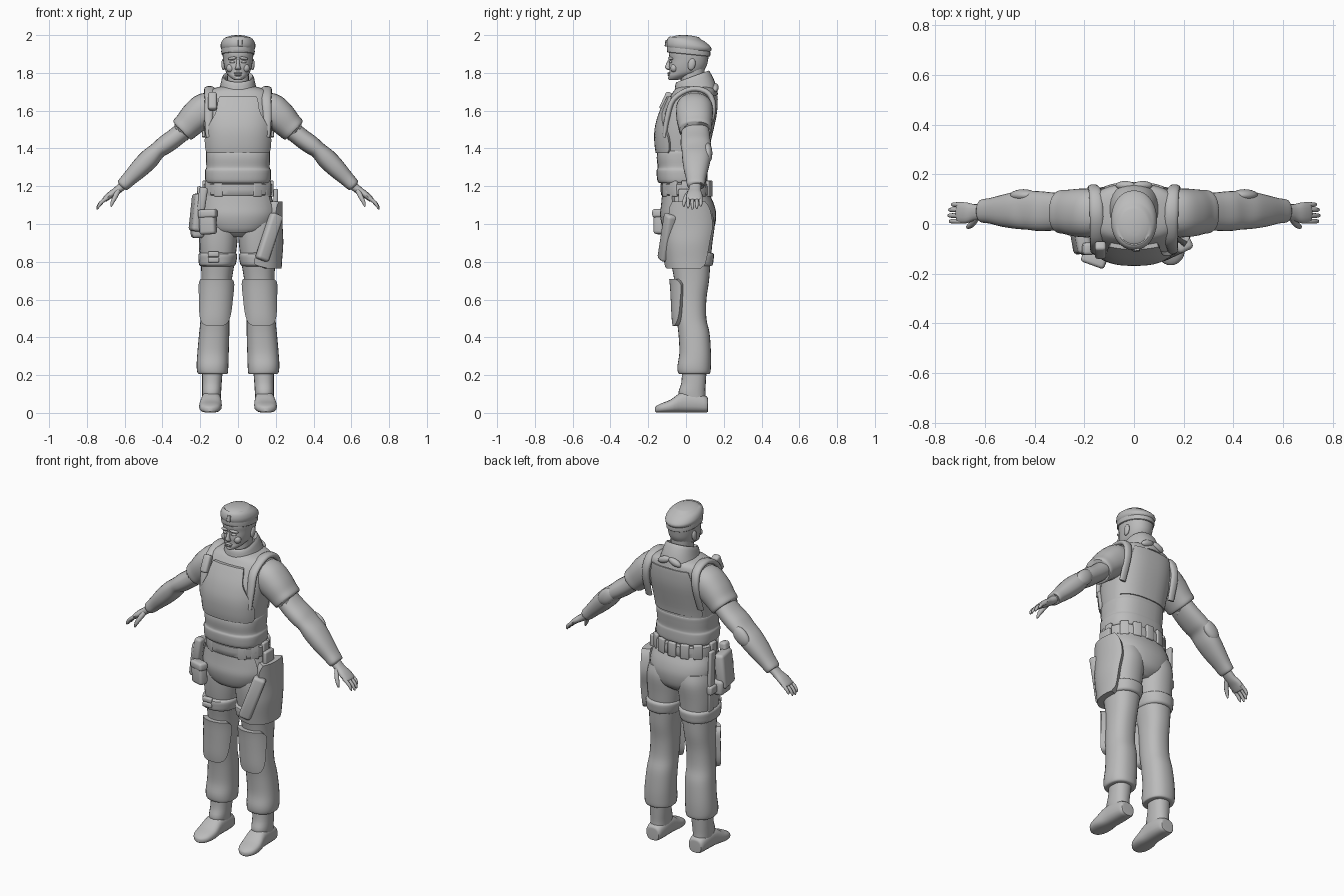
import bpy, bmesh, math
from mathutils import Vector, Matrix

grey = bpy.data.materials.new("plain_grey")
grey.diffuse_color = (0.5, 0.5, 0.5, 1)


def finish(name, bm, angle=40):
    bmesh.ops.recalc_face_normals(bm, faces=bm.faces)
    me = bpy.data.meshes.new(name)
    bm.to_mesh(me)
    bm.free()
    me.shade_smooth()
    me.set_sharp_from_angle(angle=math.radians(angle))
    me.materials.append(grey)
    ob = bpy.data.objects.new(name, me)
    bpy.context.collection.objects.link(ob)
    return ob


def spline(secs, sub):
    """Smooth in-between sections."""
    out = []
    for i in range(len(secs) - 1):
        a, b, c, d = (secs[max(0, min(len(secs) - 1, i + k))] for k in (-1, 0, 1, 2))
        for j in range(sub):
            t = j / sub
            out.append([q + .5 * t * (r - p + t * (2 * p - 5 * q + 4 * r - s + t * (3 * (q - r) + s - p)))
                        for p, q, r, s in zip(a, b, c, d)])
    return out + [list(secs[-1])]


def oval(a, p):
    c, s = math.cos(a), math.sin(a)
    return math.copysign(abs(c) ** (2 / p), c), math.copysign(abs(s) ** (2 / p), s)


def loft(name, secs, axis='z', n=28, p=2.3, sub=4, ref=(0, 1, 0)):
    """Skin ovals (x, y, z, ru, rv[, tilt]) along an axis or a free path."""
    secs = spline(secs, sub)
    bm, rings = bmesh.new(), []
    for i, s in enumerate(secs):
        c = Vector(s[:3])
        u, v = Vector((1, 0, 0)), Vector((0, 1, 0)) if axis == 'z' else Vector((0, 0, 1))
        if axis == 'path':
            t = (Vector(secs[min(i + 1, len(secs) - 1)][:3]) - Vector(secs[max(i - 1, 0)][:3])).normalized()
            u = Vector(ref)
            u = (u - t * u.dot(t)).normalized()
            v = t.cross(u)
        ring = []
        for k in range(n):
            a, b = oval(2 * math.pi * k / n, p)
            co = c + u * a * s[3] + v * b * s[4]
            if len(s) > 5:
                co.z += s[5] * (co.y - c.y)
            ring.append(bm.verts.new(co))
        rings.append(ring)
    for r, q in zip(rings, rings[1:]):
        for k in range(n):
            bm.faces.new((r[k], r[(k + 1) % n], q[(k + 1) % n], q[k]))
    bm.faces.new(rings[0])
    bm.faces.new(rings[-1])
    return finish(name, bm)


def patch(name, rows, body, off, p=2.3, cols=14):
    """Raised plate over a lofted body; rows are (z, start angle, end angle)."""
    body = sorted(spline(body, 4), key=lambda s: s[2])
    rows = spline(rows, 4)
    rows = [rows[0]] + rows + [rows[-1]]
    bm, grid = bmesh.new(), []
    for i, (z, a0, a1) in enumerate(rows):
        lo = max([s for s in body if s[2] <= z], key=lambda s: s[2], default=body[0])
        hi = min([s for s in body if s[2] > z], key=lambda s: s[2], default=body[-1])
        f = (z - lo[2]) / max(hi[2] - lo[2], 1e-6)
        x, y, _, rx, ry = [m + (h - m) * f for m, h in zip(lo[:5], hi[:5])]
        line = []
        for j in range(cols + 3):
            t = max(0, min(1, (j - 1) / cols))
            a = math.radians(a0 + (a1 - a0) * t)
            c, s = oval(a, p)
            nrm = Vector((math.cos(a) / rx, math.sin(a) / ry, 0)).normalized()
            edge = i in (0, len(rows) - 1) or j in (0, cols + 2)
            line.append(bm.verts.new(Vector((x + rx * c, y + ry * s, z)) + nrm * (-.012 if edge else off)))
        grid.append(line)
    for r, q in zip(grid, grid[1:]):
        for k in range(cols + 2):
            bm.faces.new((r[k], r[k + 1], q[k + 1], q[k]))
    return finish(name, bm)


def box(name, loc, size, rot=(0, 0, 0), bevel=.3):
    bm = bmesh.new()
    bmesh.ops.create_cube(bm, size=1)
    bmesh.ops.scale(bm, vec=size, verts=bm.verts)
    bmesh.ops.bevel(bm, geom=bm.edges[:], offset=min(size) * bevel, segments=3, profile=.5, affect='EDGES')
    ob = finish(name, bm)
    ob.location, ob.rotation_euler = loc, [math.radians(r) for r in rot]
    return ob


def ball(name, loc, size, rot=(0, 0, 0)):
    bm = bmesh.new()
    bmesh.ops.create_uvsphere(bm, u_segments=16, v_segments=10, radius=1)
    bmesh.ops.scale(bm, vec=size, verts=bm.verts)
    ob = finish(name, bm, 180)
    ob.location, ob.rotation_euler = loc, [math.radians(r) for r in rot]
    return ob


def fb(z, front, back, rx, x=0, *tilt):
    """Section from its front and back y."""
    return (x, (front + back) / 2, z, rx, (back - front) / 2, *tilt)


def flip(secs, s):
    return [(q[0] * s, *q[1:]) for q in secs]


# torso, waist wrap, chest plate
torso = [fb(1.36, -.14, .115, .165), fb(1.42, -.15, .122, .172), fb(1.5, -.15, .14, .18),
         fb(1.58, -.13, .157, .185), fb(1.65, -.098, .162, .185), fb(1.69, -.075, .16, .175),
         fb(1.715, -.055, .15, .14), fb(1.735, -.02, .12, .06)]
loft("vest", torso, p=2.6)
waist = [fb(1.215, -.13, .1, .155), fb(1.225, -.15, .112, .172), fb(1.28, -.156, .113, .175), fb(1.3, -.15, .11, .168),
         fb(1.35, -.155, .116, .17), fb(1.385, -.148, .118, .168), fb(1.4, -.12, .1, .15)]
loft("waist_wrap", waist, p=2.6)
patch("chest_plate", [(1.375, -150, -30), (1.4, -156, -24), (1.46, -153, -27), (1.52, -138, -42),
                      (1.59, -121, -59), (1.65, -117, -63), (1.675, -115, -65)], torso, .017, 2.6)
patch("back_plate", [(1.4, 30, 150), (1.5, 35, 145), (1.62, 50, 130), (1.68, 55, 125)], torso, .006, 2.6)
loft("collar", [(0, .045, 1.66, .115, .125, .2), (0, .045, 1.72, .098, .108, .3),
                (0, .035, 1.775, .083, .09, .36), (0, .035, 1.778, .07, .077, .36),
                (0, .035, 1.75, .062, .068, .36)], sub=3)
for x in (-.035, .035):
    ball("collar_flap", (x, .155, 1.722), (.042, .018, .02), (0, 40 * x / .035 * .5, 0))
box("shoulder_radio", (-.135, -.105, 1.65), (.045, .04, .1), (-25, 0, 0))

# hips, belt, groin guard
hips = [fb(.93, -.06, .1, .06), fb(.97, -.1, .145, .15), fb(1.04, -.12, .16, .19), fb(1.1, -.115, .15, .19),
        fb(1.16, -.11, .125, .175), fb(1.22, -.11, .11, .165)]
loft("hips", hips)
loft("belt", [fb(1.15, -.12, .12, .165), fb(1.155, -.132, .13, .18), fb(1.21, -.135, .128, .182),
              fb(1.215, -.12, .11, .165)], sub=2)
patch("groin_guard", [(.955, -105, -75), (.97, -125, -55), (1.02, -141, -39), (1.08, -148, -32),
                      (1.15, -146, -34)], hips, .017)
for a in (-150, -125, -55, -30, 0, 40, 65, 90, 115, 140, 180):
    c, s = math.cos(math.radians(a)), math.sin(math.radians(a))
    box("belt_pouch", (.178 * c, .13 * s, 1.187), (.022, .05, .085), (0, 0, math.degrees(math.atan2(s / .13, c / .18))))

for s in (-1, 1):
    # vest shoulder strap
    loft("vest_strap", flip([(.15, -.115, 1.46, .02, .01), (.155, -.1, 1.56, .022, .014), (.15, -.065, 1.66, .026, .014),
                             (.15, .03, 1.714, .028, .015), (.155, .12, 1.69, .026, .015), (.165, .145, 1.6, .022, .014),
                             (.17, .105, 1.46, .02, .01)], s), 'path', 16, ref=(1, 0, 0))
    # leg, cuff, thigh strap
    leg = flip([fb(.205, -.03, .115, .07, .13), fb(.212, -.042, .128, .08, .134), fb(.25, -.045, .132, .084, .135),
                fb(.32, -.035, .132, .083, .132), fb(.42, -.04, .125, .08, .126), fb(.5, -.05, .108, .076, .122),
                fb(.6, -.055, .108, .076, .117), fb(.7, -.062, .122, .08, .113), fb(.8, -.08, .13, .09, .107),
                fb(.9, -.095, .14, .1, .104), fb(1.0, -.1, .152, .1, .1), fb(1.06, -.08, .14, .085, .1)], s)
    loft("leg", leg)
    loft("thigh_band", flip([fb(.775, -.07, .12, .08, .108), fb(.782, -.098, .14, .095, .11),
                             fb(.81, -.104, .146, .101, .108), fb(.84, -.104, .147, .102, .107),
                             fb(.85, -.08, .13, .085, .106)], s), sub=3)
    patch("knee_pad", [(.46, -108, -72), (.475, -128, -52), (.52, -143, -37), (.6, -150, -30), (.68, -152, -28),
                       (.71, -140, -45)], leg, .026)
    # boot
    loft("boot_shaft", flip([fb(.04, -.01, .105, .045, .14), fb(.1, -.04, .102, .05, .14), fb(.16, -.025, .105, .052, .138),
                             fb(.24, -.02, .11, .055, .135)], s), n=20)
    loft("boot_foot", flip([(.14, .116, .04, .03, .03), (.14, .108, .045, .045, .043), (.14, .05, .055, .052, .054),
                            (.142, -.02, .056, .054, .055), (.146, -.08, .036, .06, .035), (.148, -.13, .026, .052, .025),
                            (.148, -.155, .02, .032, .018), (.148, -.165, .018, .012, .01)], s), 'y', 20, 2.6, 3)
    # sleeve, arm, elbow pad
    loft("sleeve", flip([(.12, .045, 1.61, .08, .075), (.17, .045, 1.605, .097, .09), (.22, .045, 1.57, .097, .085),
                         (.265, .048, 1.525, .09, .075), (.295, .05, 1.497, .085, .069), (.297, .05, 1.495, .06, .05)], s),
         'path')
    loft("arm", flip([(.26, .05, 1.52, .07, .05), (.33, .05, 1.46, .077, .05), (.385, .052, 1.42, .08, .05),
                      (.425, .055, 1.39, .078, .045), (.47, .055, 1.345, .075, .053), (.52, .053, 1.295, .066, .05),
                      (.575, .053, 1.24, .052, .04), (.61, .052, 1.205, .046, .034), (.615, .052, 1.2, .03, .02)], s), 'path')
    ball("elbow_pad", (.445 * s, .115, 1.375), (.065, .025, .042), (0, 45 * s, 0))
    # hand
    loft("palm", flip([(.595, .05, 1.215, .032, .024), (.64, .047, 1.178, .033, .021), (.675, .045, 1.155, .042, .018),
                       (.705, .045, 1.13, .041, .014), (.71, .045, 1.125, .03, .008)], s), 'path', 16)
    for y, l in ((.011, .9), (.034, 1), (.057, .95), (.078, .75)):
        loft("finger", flip([(.69, y, 1.14, .01, .011), (.69 + .035 * l, y, 1.14 - .026 * l, .0095, .01),
                             (.69 + .052 * l, y, 1.14 - .05 * l, .008, .008),
                             (.69 + .056 * l, y, 1.14 - .064 * l, .003, .003)], s), 'path', 10, 2, 3)
    loft("thumb", flip([(.635, .025, 1.175, .014, .014), (.65, .002, 1.145, .013, .013), (.665, -.01, 1.115, .01, .01),
                        (.672, -.012, 1.092, .004, .004)], s), 'path', 10, 2, 3)
    # ear, brow, eye, cheek
    ball("ear", (.077 * s, .03, 1.845), (.011, .02, .032), (-12, 0, 0))
    ball("brow", (.03 * s, -.081, 1.877), (.026, .012, .008), (0, 8 * s, -18 * -s))
    ball("eye", (.03 * s, -.082, 1.858), (.015, .007, .007), (0, 0, 18 * s))
    ball("cheek", (.04 * s, -.063, 1.825), (.022, .02, .022))
    # outer thigh armour or carrier panel
    if s > 0:
        patch("thigh_panel", [(.765, -70, 20), (.79, -98, 32), (.85, -88, 38), (.92, -62, 42), (1.0, -48, 45),
                              (1.08, -44, 40), (1.12, -35, 30)], leg[:-1] + [fb(1.12, -.1, .14, .1, .1)], .036)
        box("panel_holster", (.165, -.1, .93), (.07, .055, .26), (0, 20, 25))
        box("panel_hanger", (.2, .0, 1.14), (.025, .08, .09))

# side pouches and straps
box("utility_pouch", (-.16, -.135, 1.01), (.09, .055, .13), (0, -3, -20))
box("utility_pouch_flap", (-.16, -.14, 1.055), (.1, .055, .045), (0, -3, -20))
box("side_pouch", (-.215, -.055, 1.06), (.06, .13, .2), (0, 6, 10))
box("side_pouch_lower", (-.215, -.03, .97), (.065, .11, .09), (0, 0, 5))
box("baton_pouch", (-.19, -.1, 1.13), (.045, .05, .13), (0, 8, 0))
box("hanging_strap", (-.2, .05, 1.02), (.022, .045, .36), (0, -2, 0))
box("strap_buckle", (-.205, .05, .97), (.035, .06, .05))
for z in (.81, .84):
    box("thigh_clip", (-.13, -.1, z), (.06, .025, .028))

# neck, head, facial features
loft("neck", [(0, .045, 1.68, .062, .066), (0, .035, 1.76, .058, .063), (0, .035, 1.83, .06, .065)], n=20)
loft("head", [fb(1.762, -.083, -.05, .015), fb(1.768, -.09, -.02, .03), fb(1.785, -.092, .03, .05),
              fb(1.805, -.088, .085, .064), fb(1.835, -.09, .108, .073), fb(1.87, -.086, .117, .079),
              fb(1.91, -.09, .12, .081), fb(1.95, -.07, .1, .07)], p=2.2)
loft("nose", [(0, -.085, 1.872, .008, .008), (0, -.092, 1.85, .009, .012), (0, -.096, 1.83, .013, .015),
              (0, -.092, 1.82, .016, .012), (0, -.088, 1.815, .008, .006)], n=12, p=2)
for z, w in ((1.798, .024), (1.789, .02)):
    ball("lip", (0, -.089, z), (w, .009, .006))
ball("chin", (0, -.08, 1.773), (.022, .015, .012))

# beret with band and badge plate
loft("beret_band", [fb(1.898, -.094, .122, .082, 0, -.1), fb(1.9, -.1, .128, .088, 0, -.1),
                    fb(1.926, -.101, .128, .088, 0, -.1), fb(1.928, -.09, .115, .08, 0, -.1)], sub=2, p=2.1)
loft("beret", [fb(1.918, -.096, .122, .083, 0, -.1), fb(1.932, -.104, .134, .091, 0, -.1),
               fb(1.95, -.104, .132, .092, 0, -.12), fb(1.972, -.096, .108, .083, 0, -.12),
               fb(1.988, -.08, .07, .064, 0, -.08), fb(1.997, -.055, .03, .035, 0, -.04),
               fb(2.0, -.03, .0, .01)], p=2.1)
box("beret_badge", (.012, -.104, 1.957), (.022, .012, .036), (-8, 0, 8))
